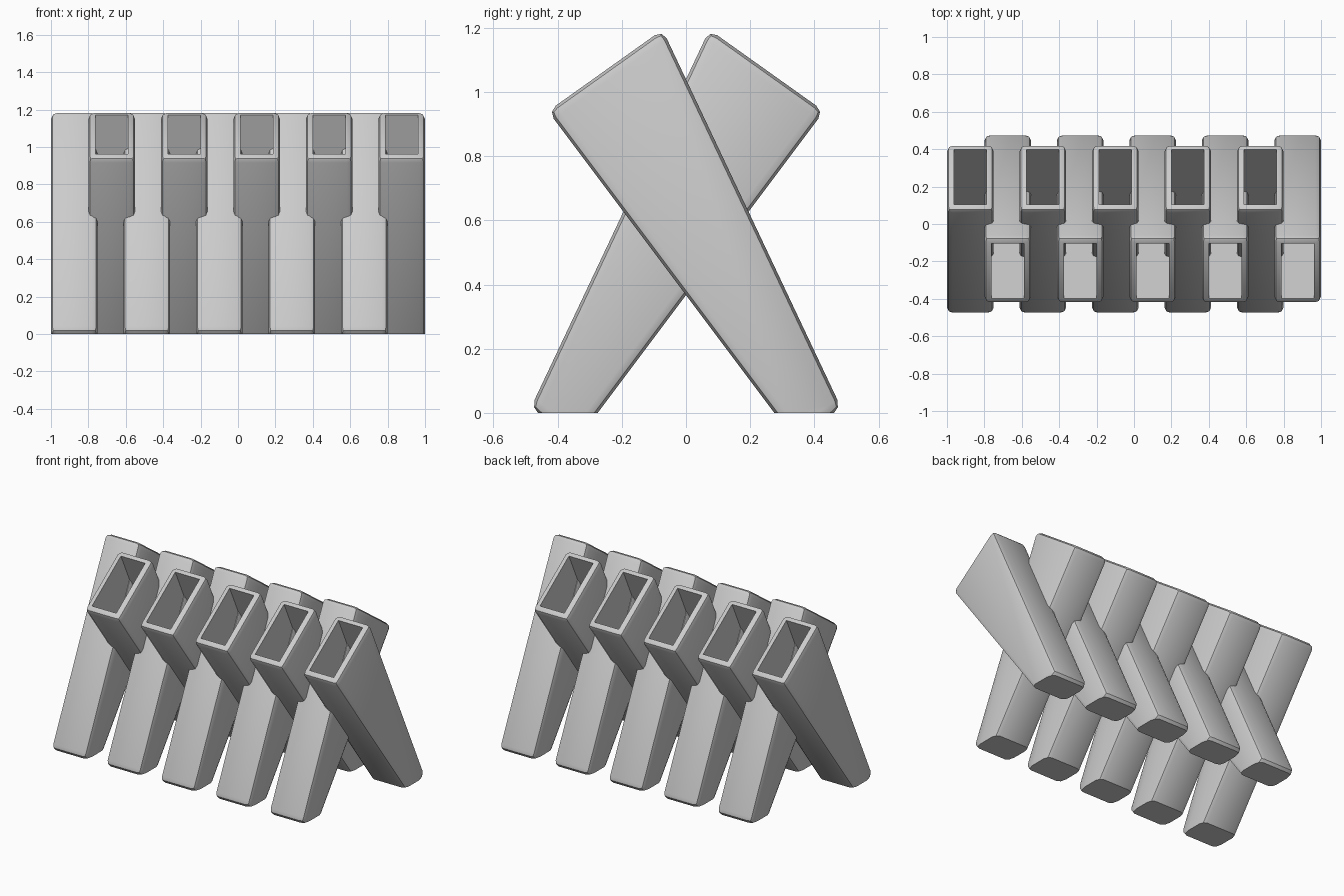
import bpy, bmesh, math
from mathutils import Vector

cube = bpy.data.objects.get("Cube")
if cube:
    bpy.data.objects.remove(cube, do_unlink=True)

grey = bpy.data.materials.new("plain grey")
grey.use_nodes = True
grey.diffuse_color = (0.6, 0.6, 0.6, 1)
grey.node_tree.nodes["Principled BSDF"].inputs["Base Color"].default_value = (0.6, 0.6, 0.6, 1)

COUNT, STEP, WIDTH = 5, 0.3875, 0.25
# Side outline (y, z): lower mouth corner, upper mouth corner, outer foot, inner foot
OUTLINE = [(-0.43, 0.94), (-0.073, 1.194), (0.484, 0.015), (0.341, -0.088)]


def tube_mesh():
    """Tapered, bevelled tube leaning forward, open at the top, cut flat at the ground."""
    bm = bmesh.new()
    side = bm.faces.new([bm.verts.new((-WIDTH / 2, y, z)) for y, z in OUTLINE])
    ext = bmesh.ops.extrude_face_region(bm, geom=[side])
    bmesh.ops.translate(bm, vec=(WIDTH, 0, 0),
                        verts=[v for v in ext["geom"] if isinstance(v, bmesh.types.BMVert)])
    bmesh.ops.recalc_face_normals(bm, faces=bm.faces)
    bmesh.ops.bevel(bm, geom=bm.edges[:], offset=0.03, segments=2, profile=0.5,
                    affect='EDGES', clamp_overlap=True)
    bm.normal_update()

    # Hollow: inset the mouth and push it down, following both sloping walls
    low, high, outer, inner = [Vector((0, y, z)) for y, z in OUTLINE]
    up = Vector((0, low.z - high.z, high.y - low.y)).normalized()
    mouth = max((f for f in bm.faces if f.normal.dot(up) > 0.99), key=lambda f: f.calc_area())
    bmesh.ops.inset_region(bm, faces=[mouth], thickness=0.012)
    mid_z = mouth.calc_center_median().z
    wall = bmesh.ops.extrude_discrete_faces(bm, faces=[mouth])["faces"][0]
    for v in wall.verts:
        v.co += (outer - high if v.co.z > mid_z else inner - low) * 0.85

    # Flat foot
    cut = bmesh.ops.bisect_plane(bm, geom=bm.verts[:] + bm.edges[:] + bm.faces[:],
                                 plane_co=(0, 0, 0), plane_no=(0, 0, 1), clear_inner=True)
    rim = [e for e in cut["geom_cut"] if isinstance(e, bmesh.types.BMEdge)]
    bmesh.ops.edgeloop_fill(bm, edges=rim)
    bmesh.ops.recalc_face_normals(bm, faces=bm.faces)
    mesh = bpy.data.meshes.new("leaning_tube")
    bm.to_mesh(mesh)
    bm.free()
    mesh.materials.append(grey)
    return mesh


# Two interleaved rows crossing each other, the second turned half round
mesh = tube_mesh()
bpy.ops.object.select_all(action='DESELECT')
for name, turn, sign in (("front_tube", 0, 1), ("back_tube", math.pi, -1)):
    for i in range(COUNT):
        tube = bpy.data.objects.new(f"{name}_{i + 1}", mesh)
        tube.location.x = sign * (1 - WIDTH / 2 - i * STEP)
        tube.rotation_euler.z = turn
        bpy.context.collection.objects.link(tube)
        tube.select_set(True)
        bpy.context.view_layer.objects.active = tube
bpy.ops.object.shade_smooth_by_angle(angle=math.radians(35))
